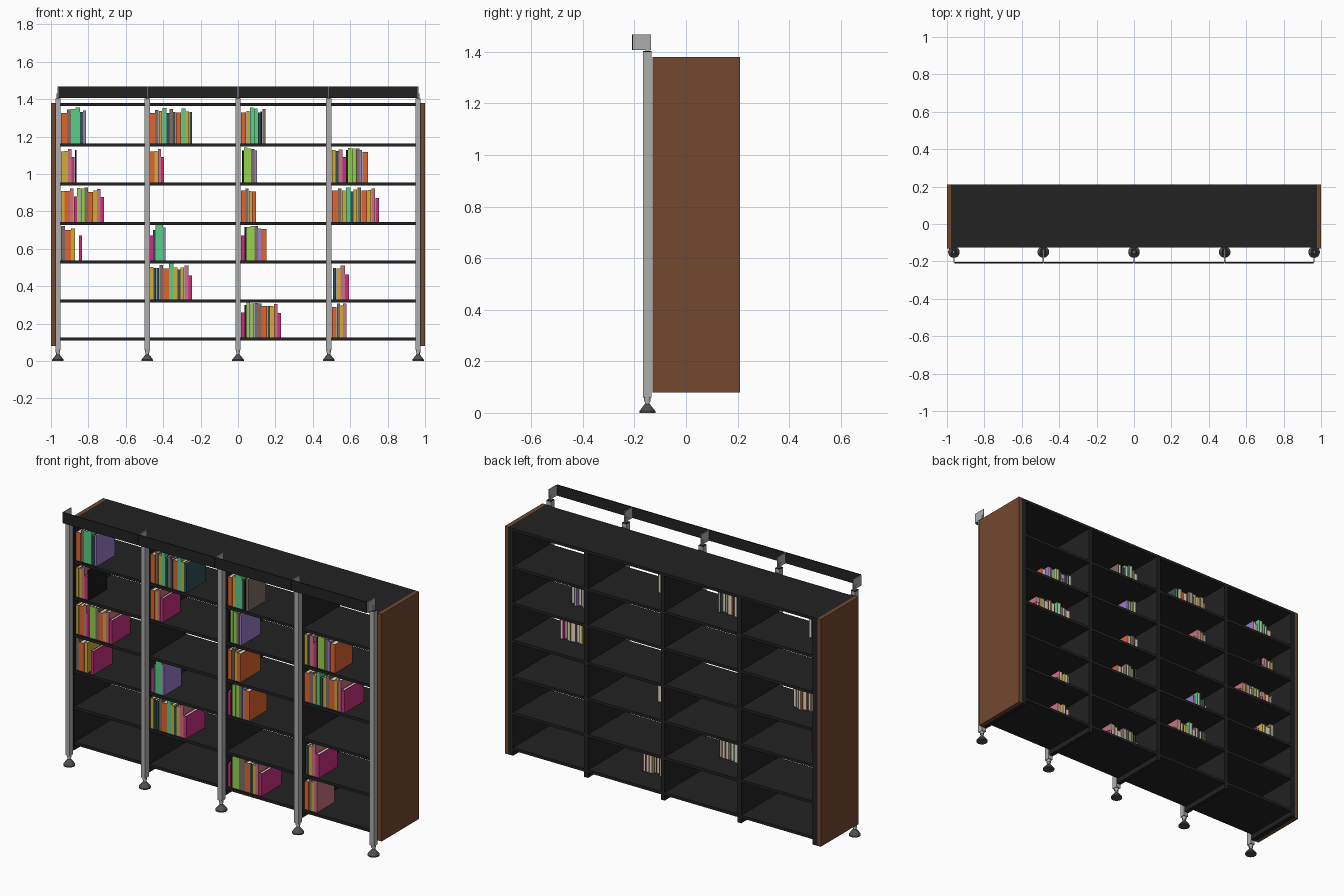
import bpy, bmesh, random
from mathutils import Matrix, Vector

if "Cube" in bpy.data.objects:
    bpy.data.objects.remove(bpy.data.objects["Cube"])

random.seed(4)


def mat(name, rgb):
    m = bpy.data.materials.new(name)
    m.diffuse_color = (*rgb, 1)
    m.use_nodes = True
    m.node_tree.nodes["Principled BSDF"].inputs["Base Color"].default_value = m.diffuse_color
    return m


BLACK = mat("black", (0.016, 0.016, 0.016))
WOOD = mat("wood", (0.17, 0.065, 0.028))
METAL = mat("metal", (0.42, 0.42, 0.42))
FOOT = mat("foot_grey", (0.08, 0.08, 0.08))
PAGES = mat("pages", (0.8, 0.74, 0.6))


def add_box(bm, x0, x1, y0, y1, z0, z1, mi=0):
    m = Matrix.Translation(((x0 + x1) / 2, (y0 + y1) / 2, (z0 + z1) / 2))
    m = m @ Matrix.Diagonal((x1 - x0, y1 - y0, z1 - z0, 1))
    vs = bmesh.ops.create_cube(bm, size=1, matrix=m)["verts"]
    for f in {f for v in vs for f in v.link_faces}:
        f.material_index = mi


def add_cone(bm, x, y, z0, z1, r0, r1, n=20):
    bmesh.ops.create_cone(bm, cap_ends=True, segments=n, radius1=r0, radius2=r1,
                          depth=z1 - z0, matrix=Matrix.Translation((x, y, (z0 + z1) / 2)))


def finish(bm, name, mats, smooth=False):
    me = bpy.data.meshes.new(name)
    bm.to_mesh(me)
    bm.free()
    for m in mats:
        me.materials.append(m)
    ob = bpy.data.objects.new(name, me)
    bpy.context.collection.objects.link(ob)
    if smooth:
        bpy.context.view_layer.objects.active = ob
        ob.select_set(True)
        bpy.ops.object.shade_smooth_by_angle(angle=0.6)
        ob.select_set(False)
    return ob


def box(name, m, *dims):
    bm = bmesh.new()
    add_box(bm, *dims)
    return finish(bm, name, [m])


# Wooden end panels
for side, x in (("left", -1), ("right", 0.978)):
    box(side + "_end_panel", WOOD, x, x + 0.022, -0.13, 0.21, 0.08, 1.38)

# Upright dividers
POSTS = [-0.963, -0.485, 0, 0.485, 0.963]
for i, x in enumerate(POSTS):
    h = 0.015 if i in (0, 4) else 0.012
    box(f"divider_{i}", BLACK, x - h, x + h, -0.13, 0.21, 0.08, 1.38)

# Shelves
SHELVES = [0.118, 0.321, 0.529, 0.735, 0.947, 1.155, 1.372]
for i, z in enumerate(SHELVES):
    for c in range(4):
        box(f"shelf_{i}_{c}", BLACK, POSTS[c] + 0.01, POSTS[c + 1] - 0.01,
            -0.125, 0.21, z - 0.008, z + 0.008)

# Metal posts with feet and sign brackets
Y = -0.15
for i, x in enumerate(POSTS):
    box(f"post_{i}", METAL, x - 0.014, x + 0.014, Y - 0.016, Y + 0.016, 0.06, 1.40)
    box(f"post_cap_{i}", BLACK, x - 0.014, x + 0.014, Y - 0.016, Y + 0.016, 1.40, 1.403)
    bm = bmesh.new()
    add_cone(bm, x, Y, 0.035, 0.05, 0.009, 0.009)
    add_cone(bm, x, Y, 0.045, 0.06, 0.012, 0.012)
    finish(bm, f"foot_stem_{i}", [METAL], True)
    bm = bmesh.new()
    add_cone(bm, x, Y, 0, 0.007, 0.031, 0.031)
    add_cone(bm, x, Y, 0.007, 0.035, 0.031, 0.009)
    finish(bm, f"foot_{i}", [FOOT], True)
    bm = bmesh.new()
    add_box(bm, x - 0.003, x + 0.003, -0.205, -0.135, 1.407, 1.467)
    add_box(bm, x - 0.007, x + 0.007, -0.158, -0.142, 1.40, 1.43)
    finish(bm, f"sign_bracket_{i}", [METAL])

# Header boards, one per bay
for c in range(4):
    box(f"header_board_{c}", BLACK, POSTS[c] + 0.002, POSTS[c + 1] - 0.002,
        -0.21, -0.204, 1.407, 1.468)

# Book kinds: colour, relative width, height
KINDS = {
    "O": ((0.75, 0.13, 0.03), 0.026, 0.165),
    "B": ((0.22, 0.15, 0.13), 0.017, 0.182),
    "G": ((0.10, 0.62, 0.25), 0.020, 0.188),
    "T": ((0.03, 0.08, 0.09), 0.013, 0.165),
    "P": ((0.33, 0.20, 0.60), 0.013, 0.175),
    "L": ((0.30, 0.65, 0.08), 0.018, 0.184),
    "Y": ((0.65, 0.42, 0.04), 0.017, 0.170),
    "R": ((0.60, 0.17, 0.22), 0.018, 0.180),
    "M": ((0.60, 0.03, 0.22), 0.016, 0.132),
    "K": ((0.01, 0.01, 0.01), 0.009, 0.175),
}
COVERS = {k: mat("cover_" + k, v[0]) for k, v in KINDS.items()}

# Book runs: shelf index, start x, end x, kinds left to right
RUNS = [
    (5, -0.946, -0.813, "OBGGTP"), (5, -0.473, -0.246, "OBYGTBTOGYT"),
    (5, 0.016, 0.148, "OYGGTKB"),
    (4, -0.946, -0.863, "YYRMK"), (4, -0.473, -0.395, "OYRM"),
    (4, 0.022, 0.102, "KLLBP"), (4, 0.502, 0.695, "YTRMKLLBPO"),
    (3, -0.946, -0.717, "YORMLLBOYRM"), (3, 0.016, 0.098, "OBYO"),
    (3, 0.502, 0.754, "OBYGTYBOYRM"),
    (2, -0.946, -0.872, "BOY"), (2, -0.850, -0.834, "M"),
    (2, -0.470, -0.387, "MTGGP"), (2, 0.016, 0.153, "MKLLBPO"),
    (1, -0.473, -0.246, "YTTBOGYTYRM"), (1, 0.508, 0.593, "TYRM"),
    (0, 0.016, 0.230, "MKLLBBOTYRM"), (0, 0.502, 0.580, "OBYR"),
]
for r, (s, x0, x1, kinds) in enumerate(RUNS):
    k_scale = (x1 - x0) / sum(KINDS[k][1] for k in kinds)
    x = x0
    z = SHELVES[s] + 0.008
    for j, k in enumerate(kinds):
        w = KINDS[k][1] * k_scale
        h = KINDS[k][2] + random.uniform(-0.004, 0.004)
        yf, t, b = -0.115, 0.0015, 0.055 + random.uniform(-0.012, 0.012)
        a, e = x + 0.0005, x + w - 0.0005
        bm = bmesh.new()
        add_box(bm, a, e, yf, yf + t, z, z + h)              # spine
        add_box(bm, a, a + t, yf + t, b, z, z + h)           # boards
        add_box(bm, e - t, e, yf + t, b, z, z + h)
        add_box(bm, a + t, e - t, yf + t, b - 0.004, z + 0.003, z + h - 0.003, 1)
        finish(bm, f"book_{r}_{j}", [COVERS[k], PAGES])
        x += w
